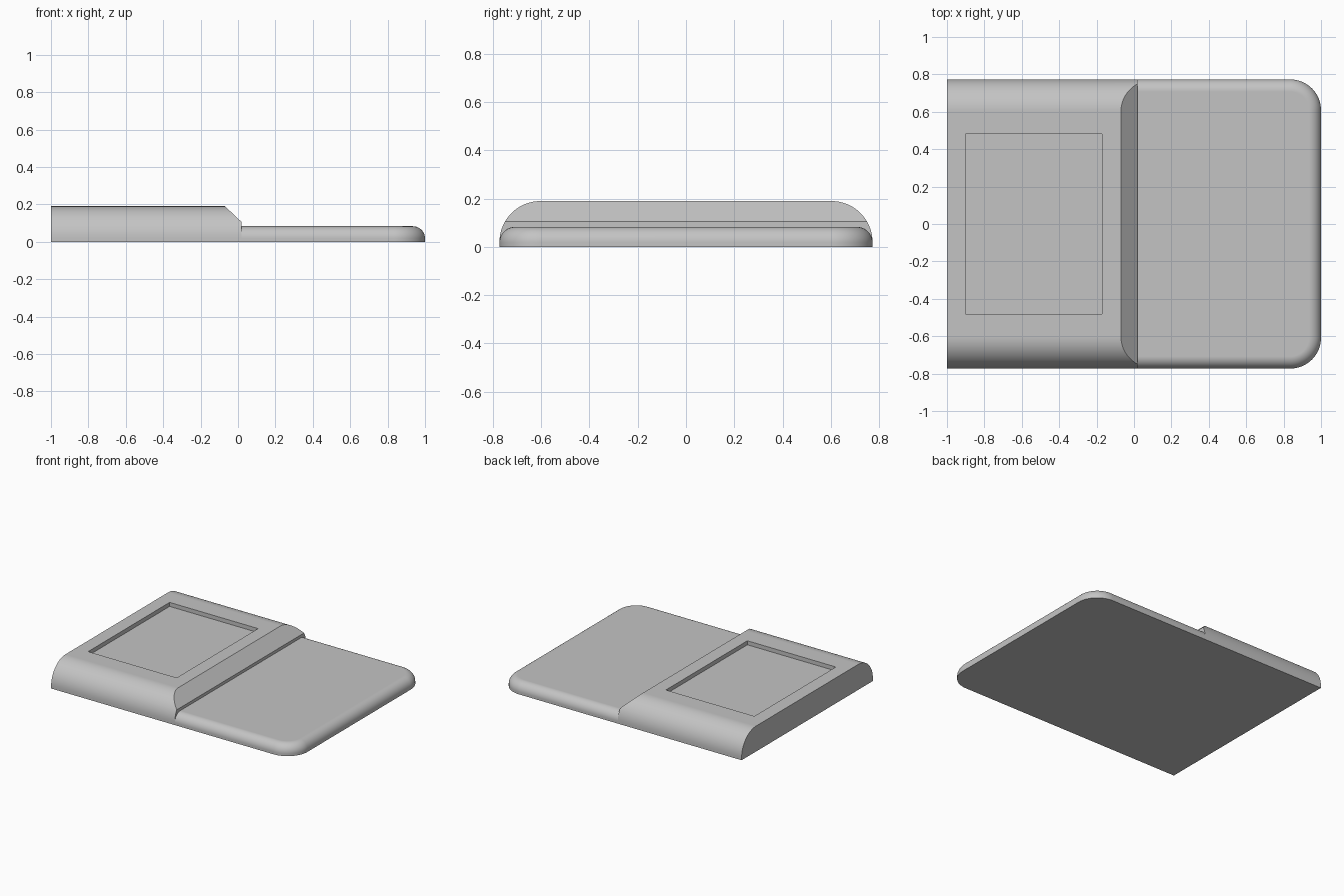
import bpy, bmesh
from math import sin, cos, pi, radians
from mathutils import Vector

cube = bpy.data.objects.get("Cube")
if cube:
    bpy.data.objects.remove(cube, do_unlink=True)

HALF_Y = 0.773     # half width of the whole body
STEP_X = 0.02      # where the thick block meets the thin slab
STEPS = 16         # segments per quarter round

grey = bpy.data.materials.new("light grey")
grey.use_nodes = True
colour = (0.55, 0.55, 0.55, 1)
grey.diffuse_color = colour
grey.node_tree.nodes["Principled BSDF"].inputs["Base Color"].default_value = colour


def finish(name, bm):
    """Turn a bmesh into a smooth shaded object with flat planes kept flat."""
    bmesh.ops.recalc_face_normals(bm, faces=bm.faces)
    mesh = bpy.data.meshes.new(name)
    bm.to_mesh(mesh)
    bm.free()
    mesh.materials.append(grey)
    obj = bpy.data.objects.new(name, mesh)
    bpy.context.collection.objects.link(obj)
    bpy.ops.object.select_all(action="DESELECT")
    obj.select_set(True)
    bpy.context.view_layer.objects.active = obj
    bpy.ops.object.shade_smooth_by_angle(angle=radians(30))
    normals = obj.modifiers.new("flat planes", "WEIGHTED_NORMAL")
    normals.keep_sharp = True
    return obj


def quarter(radius):
    """Points of a quarter circle, from sideways to up."""
    angles = [pi / 2 * i / STEPS for i in range(STEPS + 1)]
    return [(radius * cos(a), radius * sin(a)) for a in angles]


def thick_block():
    height, radius = 0.19, 0.17
    side = [(HALF_Y, 0)] + [(HALF_Y - radius + u, height - radius + v)
                            for u, v in quarter(radius)]
    profile = side + [(-y, z) for y, z in reversed(side)]

    # Rounded profile extruded along x
    bm = bmesh.new()
    end = bm.faces.new([bm.verts.new((-1, y, z)) for y, z in profile])
    new = bmesh.ops.extrude_face_region(bm, geom=[end])["geom"]
    bmesh.ops.translate(bm, vec=(1 + STEP_X, 0, 0),
                        verts=[v for v in new if isinstance(v, bmesh.types.BMVert)])
    # Sloped edge facing the slab
    cut = bmesh.ops.bisect_plane(
        bm, geom=bm.verts[:] + bm.edges[:] + bm.faces[:],
        plane_co=(-0.07, 0, height), plane_no=(0.085, 0, 0.09), clear_outer=True)
    bmesh.ops.holes_fill(
        bm, edges=[e for e in cut["geom_cut"] if isinstance(e, bmesh.types.BMEdge)])
    bmesh.ops.recalc_face_normals(bm, faces=bm.faces)

    # Shallow rectangular recess in the top
    top = max((f for f in bm.faces if f.normal.z > 0.99), key=lambda f: f.calc_area())
    bmesh.ops.inset_region(bm, faces=[top], thickness=0.1)
    middle = top.calc_center_median()
    for v in top.verts:
        v.co.x = -0.9 if v.co.x < middle.x else -0.17
        v.co.y = 0.48 if v.co.y > 0 else -0.48
    floor = bmesh.ops.extrude_discrete_faces(bm, faces=[top])["faces"][0]
    bmesh.ops.translate(bm, vec=Vector((0, 0, -0.03)), verts=floor.verts)
    finish("thick_block", bm)


def thin_slab():
    height, edge, corner = 0.083, 0.065, 0.165
    bm = bmesh.new()

    def ring(inset, z):
        """Outline with two rounded corners, shrunk by inset."""
        half = [(1 - corner + u, HALF_Y - corner + v)
                for u, v in quarter(corner - inset)]
        half.append((STEP_X, HALF_Y - inset))
        outline = [(x, -y) for x, y in reversed(half)] + half
        return [bm.verts.new((x, y, z)) for x, y in outline]

    rings = [ring(0, 0)]
    rings += [ring(edge - u, height - edge + v) for u, v in quarter(edge)]
    for low, high in zip(rings, rings[1:]):
        for i in range(len(low) - 1):
            bm.faces.new((low[i], low[i + 1], high[i + 1], high[i]))
    bm.faces.new(rings[0])
    bm.faces.new(rings[-1])
    # End wall against the block
    bm.faces.new([r[0] for r in rings] + [r[-1] for r in reversed(rings)])
    bmesh.ops.remove_doubles(bm, verts=bm.verts, dist=0.00001)
    finish("thin_slab", bm)


thick_block()
thin_slab()
